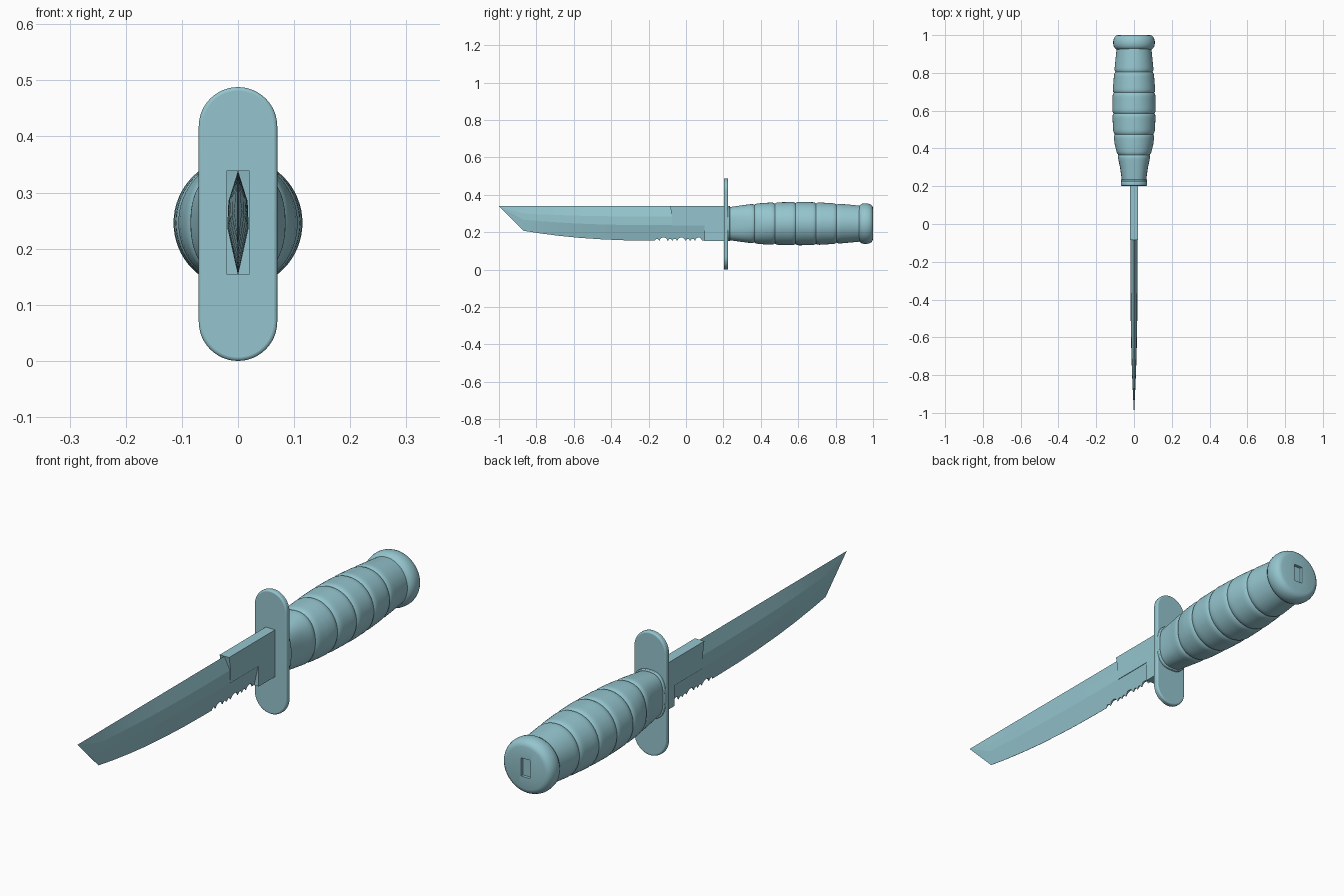
import bpy, bmesh, math

if "Cube" in bpy.data.objects:
    bpy.data.objects.remove(bpy.data.objects["Cube"])

ZC = 0.246  # height of the handle axis
mat = bpy.data.materials.new("pale_teal")
mat.diffuse_color = (0.30, 0.56, 0.62, 1)
mat.use_nodes = True
mat.node_tree.nodes["Principled BSDF"].inputs["Base Color"].default_value = mat.diffuse_color


def finish(name, bm, angle=30, bevel=0):
    bmesh.ops.remove_doubles(bm, verts=bm.verts, dist=1e-5)
    bmesh.ops.recalc_face_normals(bm, faces=bm.faces)
    me = bpy.data.meshes.new(name)
    bm.to_mesh(me)
    bm.free()
    me.materials.append(mat)
    ob = bpy.data.objects.new(name, me)
    bpy.context.collection.objects.link(ob)
    if bevel:
        mod = ob.modifiers.new("soft_edges", 'BEVEL')
        mod.width, mod.segments, mod.limit_method = bevel, 3, 'ANGLE'
        mod.angle_limit = math.radians(40)
    bpy.ops.object.select_all(action='DESELECT')
    ob.select_set(True)
    bpy.context.view_layer.objects.active = ob
    bpy.ops.object.shade_smooth_by_angle(angle=math.radians(angle))
    return ob


def loft(rings):
    bm = bmesh.new()
    rows = [[bm.verts.new(p) for p in r] for r in rings]
    n = len(rows[0])
    for a, b in zip(rows, rows[1:]):
        for i in range(n):
            j = (i + 1) % n
            bm.faces.new((a[i], a[j], b[j], b[i]))
    bm.faces.new(rows[0])
    bm.faces.new(rows[-1])
    return bm


def prism(points, axis, lo, hi):
    def place(p, d):
        return (d, p[0], p[1]) if axis == 'x' else (p[0], d, p[1])
    return loft([[place(p, d) for p in points] for d in (lo, hi)])


def interp(table, y):
    for (a, *u), (b, *v) in zip(table, table[1:]):
        if y <= b:
            t = max(0, (y - a) / (b - a))
            return [p + (q - p) * t for p, q in zip(u, v)]
    return table[-1][1:]


# Blade: y, lower edge height, half thickness
BLADE = [(-1, .338, .0005), (-.87, .208, .007), (-.78, .194, .011), (-.68, .181, .014),
         (-.57, .170, .0165), (-.45, .162, .018), (-.33, .157, .019), (-.2, .155, .019), (.21, .155, .019)]
# Serration scallops: start, end, depth
SCALLOPS = [(-.165, -.145, .010), (-.140, -.100, .017), (-.095, -.075, .010), (-.070, -.050, .010),
            (-.045, -.005, .017), (.000, .020, .010), (.025, .045, .010), (.050, .085, .017)]


def section(y):
    low, w = interp(BLADE, y)
    cut = low
    for a, b, d in SCALLOPS:
        if a < y < b:
            cut += d * math.sqrt(max(0, 1 - ((2 * y - a - b) / (b - a)) ** 2))
    h = .339 - low
    z1, z2 = low + .45 * h, low + .70 * h
    wc = .0005 + w * (cut - low) / max(h * .45, .01)
    return [(0, y, .339), (w * .9, y, z2), (w, y, z1), (wc, y, cut),
            (-wc, y, cut), (-w, y, z1), (-w * .9, y, z2)]


stations = {r[0] for r in BLADE}
for a, b, d in SCALLOPS:
    stations |= {a + (b - a) * (1 - math.cos(math.pi * k / 8)) / 2 for k in range(9)}
finish("blade", loft([section(y) for y in sorted(stations)]), 8)

# Square-sided blade base with a stepped outline
finish("blade_base", prism([(-.085, .339), (.21, .339), (.21, .154), (.10, .154),
                            (.10, .235), (-.075, .235), (-.075, .285)], 'x', -.0205, .0205))

# Hand guard with round ends
outline = []
for cz, start in ((.418, 0), (.070, math.pi)):
    for k in range(25):
        a = start + math.pi * k / 24
        outline.append((.07 * math.cos(a), cz + .07 * math.sin(a)))
finish("guard", prism(outline, 'y', .202, .225), 30, .006)


def ring(y, rx, rz, e=2.0, n=64):
    pts = []
    for k in range(n):
        a = 2 * math.pi * k / n
        c, s = math.cos(a), math.sin(a)
        pts.append((rx * math.copysign(abs(c) ** (2 / e), c), y,
                    ZC + rz * math.copysign(abs(s) ** (2 / e), s)))
    return pts


# Collar between guard and grip
finish("collar", loft([ring(y, .070, .094, 2.7) for y in (.215, .235)]), 30, .003)

# Grip: y, half width, half height, roundness exponent
GRIP = [(.23, .064, .088, 2.7), (.30, .074, .098, 2.5), (.36, .087, .106, 2.25), (.42, .102, .111, 2.05),
        (.50, .111, .114, 2), (.60, .115, .116, 2), (.70, .113, .114, 2), (.80, .105, .108, 2),
        (.87, .098, .102, 2), (.94, .091, .095, 2)]
GROOVES = (.365, .475, .585, .695, .805)
ys = {.23, .26, .30, .33, .85, .88, .91, .94}
for g in GROOVES:
    ys |= {round(g + o, 3) for o in (-.05, -.03, -.018, -.010, -.005, 0, .005, .010, .018, .03, .05)}
rings = []
for y in sorted(ys):
    rx, rz, e = interp(GRIP, y)
    dip = max(max(0, 1 - abs(y - g) / .018) ** 2 for g in GROOVES) * .006
    rings.append(ring(y, rx - dip, rz - dip, e))
finish("grip", loft(rings), 28)

# Pommel: rounded cap with a rectangular tang slot
CAP = [(.922, .085), (.925, .094), (.932, .102), (.942, .108), (.955, .110), (.968, .110),
       (.980, .107), (.990, .102), (.997, .094), (1.0, .084)]
pommel = finish("pommel", loft([ring(y, r, r * .985) for y, r in CAP]), 40)
slot = finish("slot_cutter", prism([(-.02, ZC - .036), (.02, ZC - .036),
                                    (.02, ZC + .036), (-.02, ZC + .036)], 'y', .988, 1.05))
slot.hide_render = True
slot.hide_set(True)
cut = pommel.modifiers.new("tang_slot", 'BOOLEAN')
cut.object, cut.operation, cut.solver = slot, 'DIFFERENCE', 'EXACT'
